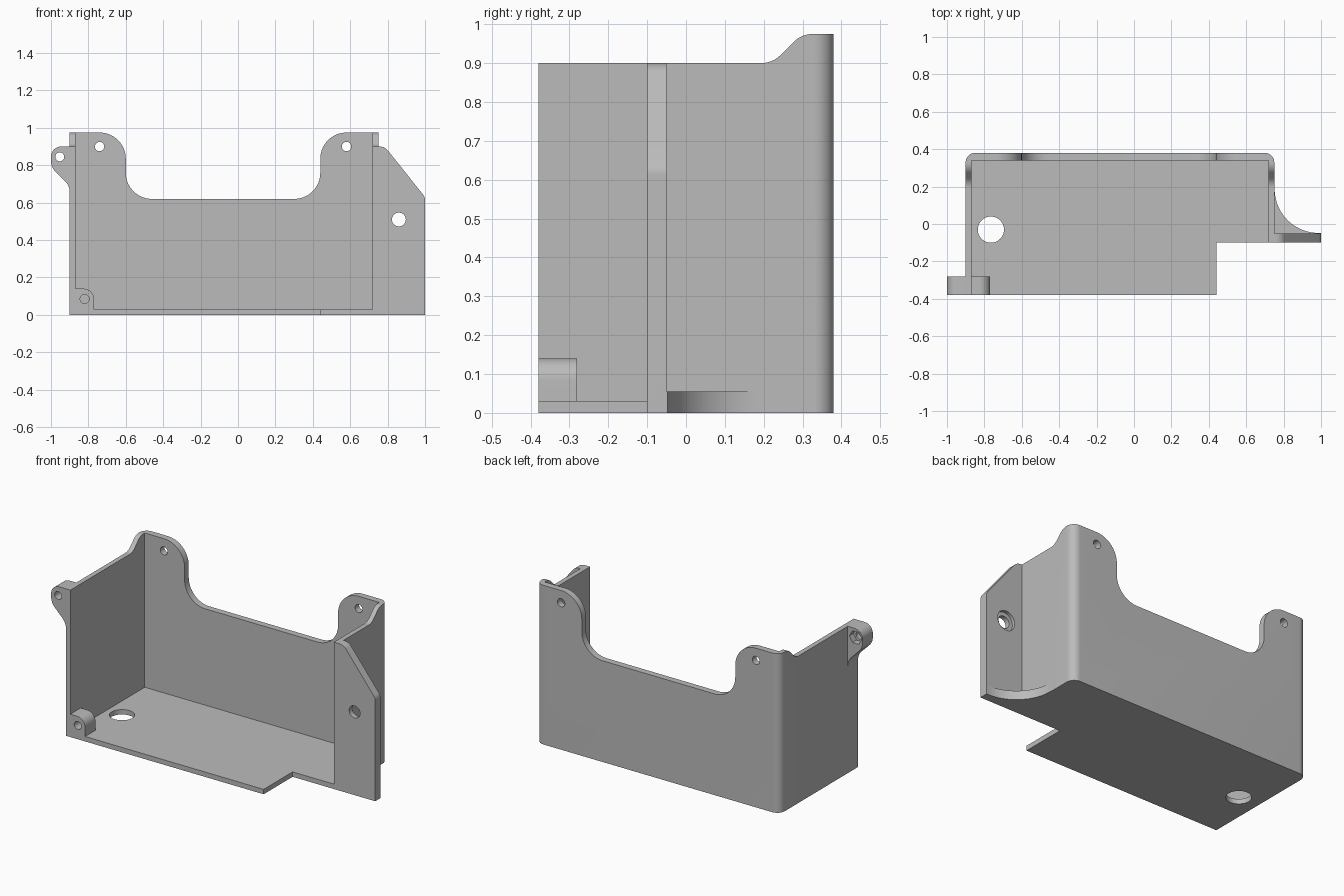
import bpy, bmesh, math
from mathutils import Vector

old = bpy.data.objects.get("Cube")
if old:
    bpy.data.objects.remove(old, do_unlink=True)

grey = bpy.data.materials.new("plain grey")
grey.use_nodes = True
COLOUR = (0.5, 0.5, 0.5, 1)
grey.diffuse_color = COLOUR
grey.node_tree.nodes["Principled BSDF"].inputs["Base Color"].default_value = COLOUR


def rounded(corners, steps=14):
    """Outline from (u, v, radius) corners; radius may be left out."""
    out = []
    for i, corner in enumerate(corners):
        p = Vector(corner[:2])
        r = corner[2] if len(corner) > 2 else 0
        if not r:
            out.append(p)
            continue
        d1 = (Vector(corners[i - 1][:2]) - p).normalized()
        d2 = (Vector(corners[(i + 1) % len(corners)][:2]) - p).normalized()
        half = d1.angle(d2) / 2
        centre = p + (d1 + d2).normalized() * r / math.sin(half)
        t = r / math.tan(half)
        a = p + d1 * t - centre
        b = p + d2 * t - centre
        start = math.atan2(a.y, a.x)
        turn = math.atan2(a.x * b.y - a.y * b.x, a.dot(b))
        for k in range(steps + 1):
            ang = start + turn * k / steps
            out.append(centre + Vector((math.cos(ang), math.sin(ang))) * r)
    return out


def circle(u, v, r, n=40):
    return [Vector((u + r * math.cos(math.tau * k / n),
                    v + r * math.sin(math.tau * k / n))) for k in range(n)]


def prism(name, outline, axis, lo, hi):
    """Extrude an outline along an axis from lo to hi."""
    place = {"x": lambda u, v, w: (w, u, v),
             "y": lambda u, v, w: (u, w, v),
             "z": lambda u, v, w: (u, v, w)}[axis]
    bm = bmesh.new()
    base = [bm.verts.new(place(p.x, p.y, lo)) for p in outline]
    top = [bm.verts.new(place(p.x, p.y, hi)) for p in outline]
    bm.faces.new(base)
    bm.faces.new(top)
    for i in range(len(base)):
        bm.faces.new((base[i - 1], base[i], top[i], top[i - 1]))
    bmesh.ops.recalc_face_normals(bm, faces=bm.faces[:])
    mesh = bpy.data.meshes.new(name)
    bm.to_mesh(mesh)
    bm.free()
    mesh.materials.append(grey)
    obj = bpy.data.objects.new(name, mesh)
    bpy.context.collection.objects.link(obj)
    return obj


def combine(target, tool, operation):
    mod = target.modifiers.new("combine", "BOOLEAN")
    mod.object = tool
    mod.operation = operation
    mod.solver = "EXACT"
    bpy.context.view_layer.objects.active = target
    bpy.ops.object.modifier_apply(modifier=mod.name)
    bpy.data.objects.remove(tool, do_unlink=True)


# Tray block with rounded back corners and a notched front corner
tray = prism("open_tray_bracket", rounded([
    (-0.90, -0.38), (0.44, -0.38), (0.44, -0.10), (0.75, -0.10),
    (0.75, 0.38, 0.05), (-0.90, 0.38, 0.05)]), "z", 0, 1.1)

# Hollow inside, leaving the floor, two side walls and the back wall
combine(tray, prism("cavity", rounded([
    (-0.87, -1), (0.72, -1), (0.72, 0.34), (-0.87, 0.34)]), "z", 0.03, 2), "DIFFERENCE")

# Stepped top edge of the side walls
combine(tray, prism("side_trim", rounded([
    (-1, 0.90), (0.2225, 0.90, 0.07), (0.2975, 0.975, 0.07),
    (0.33, 0.975), (0.33, 2), (-1, 2)]), "x", -2, 2), "DIFFERENCE")

# Wide rounded dip in the back wall
combine(tray, prism("back_trim", rounded([
    (-2, 0.975), (-0.60, 0.975, 0.14), (-0.60, 0.62, 0.14), (0.44, 0.62, 0.14),
    (0.44, 0.975, 0.14), (2, 0.975), (2, 2), (-2, 2)]), "y", 0.33, 1), "DIFFERENCE")

# Side flange, its foot gusset, the upper ear and the lower screw boss
combine(tray, prism("side_flange", rounded([
    (0.735, 0), (1.0, 0), (1.0, 0.63, 0.05), (0.785, 0.90, 0.06),
    (0.735, 0.90)]), "y", -0.10, -0.05), "UNION")
combine(tray, prism("flange_gusset", rounded([
    (0.735, -0.07), (1.0, -0.07), (1.0, -0.048), (0.752, -0.048, 0.235),
    (0.752, 0.20), (0.735, 0.20)], 24), "z", 0, 0.055), "UNION")
combine(tray, prism("upper_ear", rounded([
    (-0.885, 0.90), (-1.0, 0.90, 0.054), (-1.0, 0.79, 0.08),
    (-0.90, 0.69, 0.08), (-0.90, 0.62), (-0.885, 0.62)]), "y", -0.38, -0.28), "UNION")
combine(tray, prism("screw_boss", rounded([
    (-0.885, 0.015), (-0.77, 0.015), (-0.77, 0.14, 0.055),
    (-0.885, 0.14)]), "y", -0.38, -0.28), "UNION")

# Screw holes, flange counterbore, nut pocket and cable hole
for u, v, r, lo, hi, sides in [
        (-0.74, 0.90, 0.025, 0.2, 0.6, 32),
        (0.58, 0.90, 0.025, 0.2, 0.6, 32),
        (0.86, 0.51, 0.037, -0.2, 0.1, 40),
        (0.86, 0.51, 0.06, -0.07, 0.1, 40),
        (-0.953, 0.845, 0.024, -0.5, -0.2, 32),
        (-0.953, 0.845, 0.042, -0.32, -0.2, 6),
        (-0.82, 0.085, 0.024, -0.5, -0.2, 32)]:
    combine(tray, prism("hole", circle(u, v, r, sides), "y", lo, hi), "DIFFERENCE")
combine(tray, prism("cable_hole", circle(-0.765, -0.03, 0.07, 48), "z", -0.1, 0.1), "DIFFERENCE")

# Smooth the curved faces and keep the edges crisp
bpy.ops.object.select_all(action="DESELECT")
tray.select_set(True)
bpy.context.view_layer.objects.active = tray
bpy.ops.object.shade_smooth_by_angle(angle=math.radians(30))
